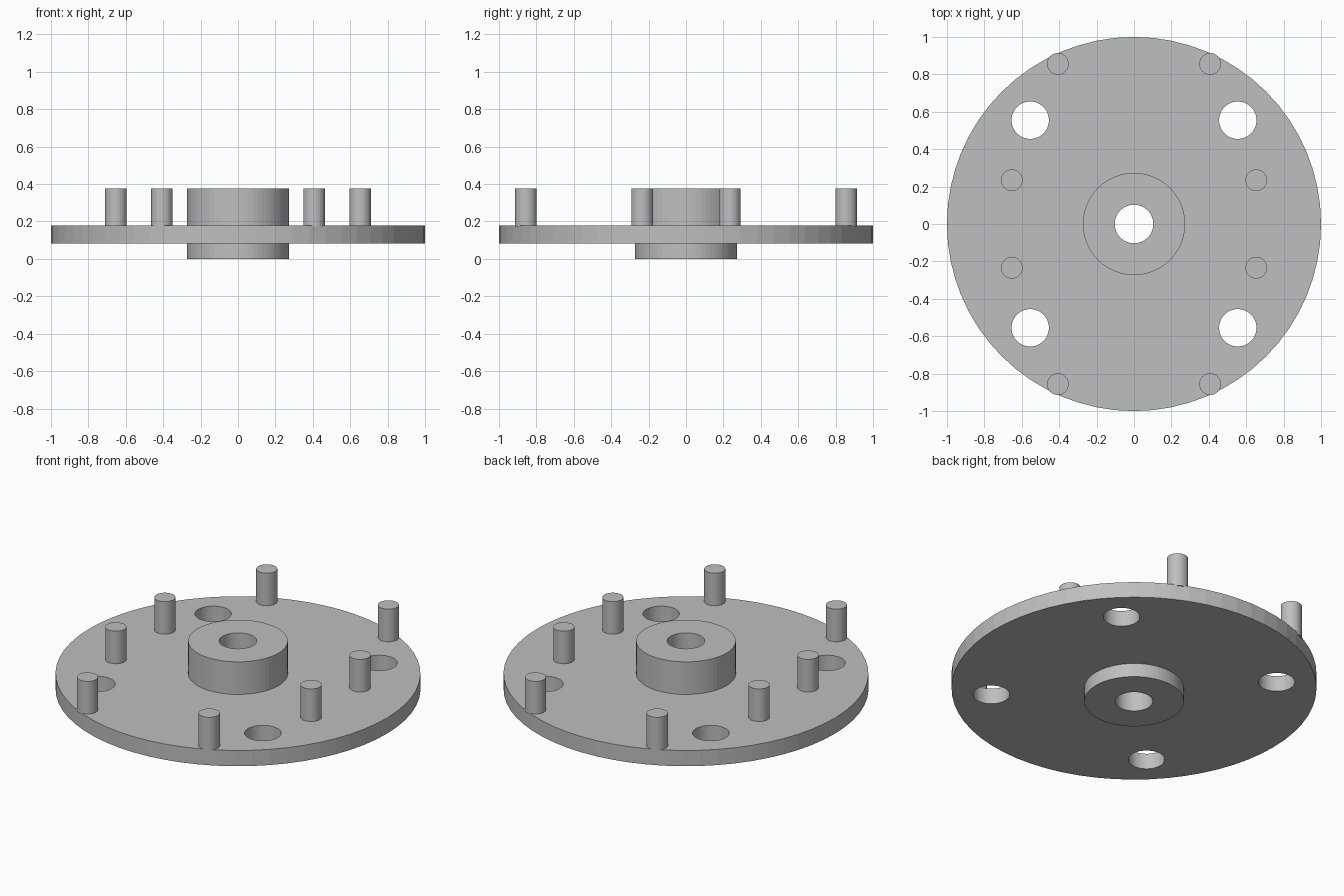
import bpy
import bmesh
from math import cos, sin, tau

cube = bpy.data.objects.get("Cube")
if cube:
    bpy.data.objects.remove(cube)

grey = bpy.data.materials.new("plain grey")
grey.use_nodes = True
COLOUR = (0.52, 0.52, 0.52, 1)
grey.diffuse_color = COLOUR
grey.node_tree.nodes["Principled BSDF"].inputs["Base Color"].default_value = COLOUR

BORE, HUB, RIM = 0.103, 0.273, 1.0
LOW, HIGH, TOP = 0.083, 0.178, 0.375


def finish(name, bm):
    bmesh.ops.recalc_face_normals(bm, faces=bm.faces[:])
    mesh = bpy.data.meshes.new(name)
    bm.to_mesh(mesh)
    bm.free()
    mesh.materials.append(grey)
    obj = bpy.data.objects.new(name, mesh)
    bpy.context.collection.objects.link(obj)
    return obj


def lathe(name, profile, sides):
    """Revolve a closed (radius, height) profile around z."""
    bm = bmesh.new()
    rings = [[bm.verts.new((r * cos(tau * i / sides), r * sin(tau * i / sides), z))
              for i in range(sides)] for r, z in profile]
    for k, ring in enumerate(rings):
        above = rings[(k + 1) % len(rings)]
        for i in range(sides):
            j = (i + 1) % sides
            bm.faces.new((ring[i], ring[j], above[j], above[i]))
    return finish(name, bm)


def cylinders(name, centres, radius, z0, z1, sides):
    """A set of upright cylinders in one mesh."""
    bm = bmesh.new()
    for x, y in centres:
        made = bmesh.ops.create_cone(bm, cap_ends=True, segments=sides,
                                     radius1=radius, radius2=radius, depth=z1 - z0)
        bmesh.ops.translate(bm, verts=made["verts"], vec=(x, y, (z0 + z1) / 2))
    return finish(name, bm)


def four_corners(x, y):
    return [(sx * x, sy * y) for sx in (1, -1) for sy in (1, -1)]


# Flange disc and bored hub in one revolved body
body = lathe("flange_and_hub", [
    (BORE, 0), (HUB, 0), (HUB, LOW), (RIM, LOW),
    (RIM, HIGH), (HUB, HIGH), (HUB, TOP), (BORE, TOP)], 64)

# Four through holes in the flange
cutter = cylinders("hole_cutter", four_corners(0.555, 0.555), 0.1, -0.1, 0.5, 48)
cutter.hide_render = True
cut = body.modifiers.new("holes", "BOOLEAN")
cut.operation = "DIFFERENCE"
cut.solver = "EXACT"
cut.object = cutter
bpy.context.view_layer.objects.active = body
bpy.ops.object.modifier_apply(modifier=cut.name)
bpy.data.objects.remove(cutter)

# Eight upright pins: the outer four slightly overhang the rim
cylinders("outer_pins", four_corners(0.407, 0.856), 0.058, 0.172, TOP, 32)
cylinders("inner_pins", four_corners(0.653, 0.234), 0.058, 0.172, TOP, 32)
